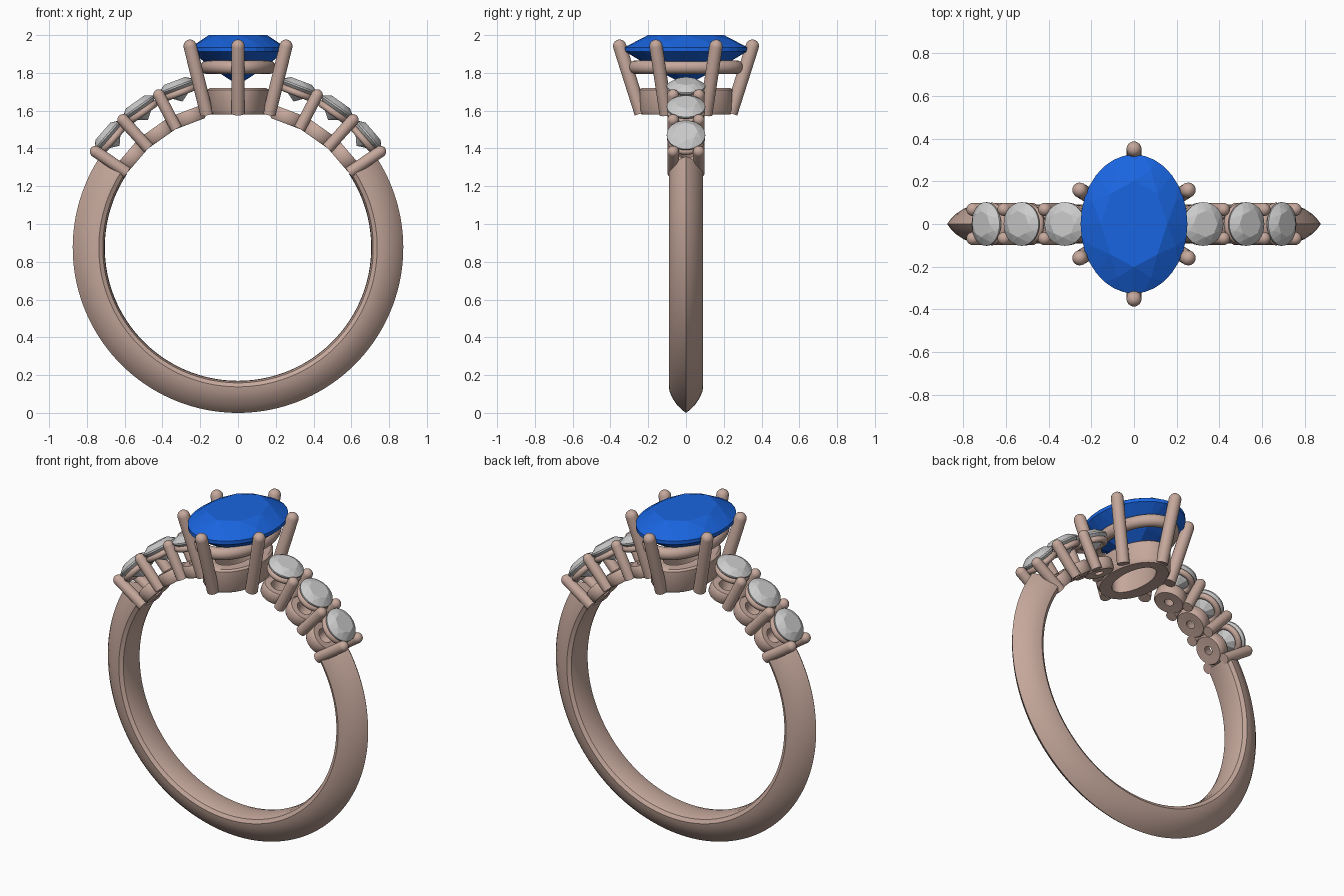
import bpy, bmesh
from math import sin, cos, pi, radians, sqrt
from mathutils import Vector, Matrix

if "Cube" in bpy.data.objects:
    bpy.data.objects.remove(bpy.data.objects["Cube"])

C = Vector((0, 0, 0.875))          # centre of the finger hole


def material(name, rgb):
    m = bpy.data.materials.new(name)
    m.diffuse_color = (*rgb, 1)
    m.use_nodes = True
    m.node_tree.nodes["Principled BSDF"].inputs["Base Color"].default_value = m.diffuse_color
    return m


GOLD = material("rose_metal", (0.56, 0.39, 0.33))
BLUE = material("blue_stone", (0.01, 0.13, 0.75))


def finish(name, bm, mat=None, smooth=True, matrix=None):
    bmesh.ops.remove_doubles(bm, verts=bm.verts, dist=1e-5)
    bmesh.ops.recalc_face_normals(bm, faces=bm.faces)
    me = bpy.data.meshes.new(name)
    bm.to_mesh(me)
    bm.free()
    ob = bpy.data.objects.new(name, me)
    bpy.context.collection.objects.link(ob)
    if mat:
        me.materials.append(mat)
    if matrix:
        ob.matrix_world = matrix
    if smooth:
        bpy.ops.object.select_all(action='DESELECT')
        ob.select_set(True)
        bpy.context.view_layer.objects.active = ob
        bpy.ops.object.shade_smooth_by_angle(angle=radians(40))
    return ob


def skin(bm, rings, closed=False):
    """Bridge equal rings of points with quads."""
    vs = [[bm.verts.new(p) for p in r] for r in rings]
    n = len(vs[0])
    for i in range(len(vs) if closed else len(vs) - 1):
        a, b = vs[i], vs[(i + 1) % len(vs)]
        for j in range(n):
            k = (j + 1) % n
            bm.faces.new((a[j], a[k], b[k], b[j]))
    if not closed:
        bm.faces.new(vs[0])
        bm.faces.new(vs[-1])


def oval_ring(name, ax, ay, profile, n=64, matrix=None):
    """Closed (offset, z) profile swept round an oval."""
    bm = bmesh.new()
    skin(bm, [[((ax + o) * cos(2 * pi * j / n), (ay + o) * sin(2 * pi * j / n), z)
               for j in range(n)] for o, z in profile], closed=True)
    return finish(name, bm, GOLD, matrix=matrix)


def circle(r, z=0, n=16):
    return [(r * cos(2 * pi * i / n), z + r * sin(2 * pi * i / n)) for i in range(n)]


def prong(name, p, q, r):
    """Round bar from p to q with a domed tip at q."""
    p, q = Vector(p), Vector(q)
    L = (q - p).length
    prof = [(r, 0)] + [(r * cos(a), L - r + r * sin(a))
                       for a in (i * pi / 12 for i in range(6))] + [(r * 0.1, L)]
    bm = bmesh.new()
    skin(bm, [[(s * cos(2 * pi * j / 20), s * sin(2 * pi * j / 20), z)
               for j in range(20)] for s, z in prof])
    rot = (q - p).to_track_quat('Z', 'Y').to_matrix().to_4x4()
    return finish(name, bm, GOLD, matrix=Matrix.Translation(p) @ rot)


def gem(name, ax, ay, crown, depth, table, mat=None, matrix=None):
    """Brilliant cut: hull of table, star, girdle and pavilion points; girdle at z=0."""
    bm = bmesh.new()
    g = crown * 0.14
    for n, r, z, off in ((8, table, crown, 0), (8, (1 + table) / 2 + .03, crown * .56, .5),
                         (32, 1, g, 0), (32, 1, -g, 0), (8, .55, -depth * .56, .5),
                         (1, 0, -depth, 0)):
        for i in range(n):
            a = 2 * pi * (i + off) / n
            bm.verts.new((ax * r * cos(a), ay * r * sin(a), z))
    bmesh.ops.convex_hull(bm, input=bm.verts)
    return finish(name, bm, mat, smooth=False, matrix=matrix)


def radial(deg, r, y=0):
    a = radians(deg)
    return C + Vector((r * cos(a), y, r * sin(a)))


# Band: pointed-arch section swept from shoulder to shoulder round the bottom
half = [(.707, .05), (.716, .078), (.737, .091), (.765, .086), (.80, .070),
        (.835, .046), (.86, .020)]
section = [(.705, 0)] + half + [(.875, 0)] + [(r, -y) for r, y in reversed(half)]
bm = bmesh.new()
N = 120
skin(bm, [[radial(146.5 + 247 * i / N, r, y) for r, y in section] for i in range(N + 1)])
finish("band", bm, GOLD)

# Shoulders: three stones with cups and shared prongs, on both sides
for side in ("right", "left"):
    def ang(d):
        return d if side == "right" else 180 - d

    for i, d in enumerate((40.7, 54.8, 69.2)):
        frame = Matrix.Translation(C) @ Matrix.Rotation(pi / 2 - radians(ang(d)), 4, 'Y')
        gem(f"{side}_side_stone_{i}", .1, .102, .032, .085, .6,
            matrix=frame @ Matrix.Translation((0, 0, .912)))
        oval_ring(f"{side}_stone_seat_{i}", .082, .082, circle(.018, .876, 12), 40, frame)
        oval_ring(f"{side}_cup_base_{i}", 0, 0,
                  [(.025, .705), (.080, .703), (.088, .715), (.088, .765), (.08, .775),
                   (.045, .775)], 40, frame)
    for i, d in enumerate((34, 48, 62.6)):
        for s in (-1, 1):
            prong(f"{side}_side_prong_{i}_{s}", radial(ang(d), .708, s * .068),
                  radial(ang(d), .94, s * .068), .031)

# Head: base collar, gallery rail, six claws and the oval centre stone
oval_ring("head_base", .15, .235, [(-.07, 1.585), (0, 1.58), (.012, 1.60), (.012, 1.71),
                                   (0, 1.72), (-.06, 1.72)])
oval_ring("gallery_rail", .165, .268, circle(.036, 1.83))
for s in (-1, 1):
    prong(f"end_claw_{s}", (0, s * .238, 1.585), (0, s * .362, 1.975), .035)
    for t in (-1, 1):
        prong(f"side_claw_{s}_{t}", (t * .165, s * .105, 1.58), (t * .262, s * .164, 1.975), .035)
gem("centre_stone", .25, .325, .075, .19, .62, BLUE, Matrix.Translation((0, 0, 1.925)))
